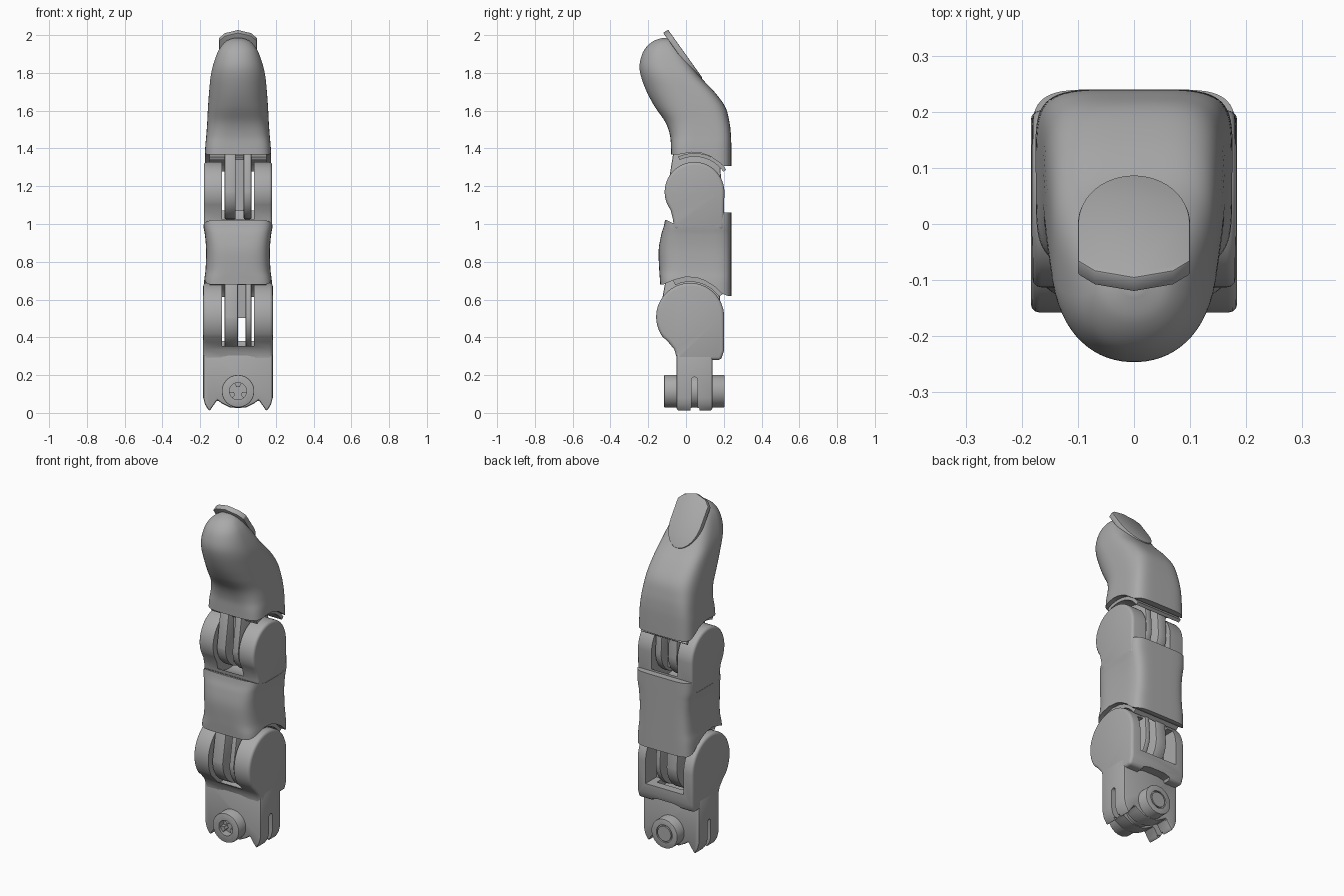
import bpy, bmesh, math

if "Cube" in bpy.data.objects:
    bpy.data.objects.remove(bpy.data.objects["Cube"])

grey = bpy.data.materials.new("plain grey")
grey.use_nodes = True
grey.diffuse_color = (0.4, 0.4, 0.4, 1)
grey.node_tree.nodes["Principled BSDF"].inputs["Base Color"].default_value = (0.4, 0.4, 0.4, 1)


def finish(name, bm):
    bmesh.ops.recalc_face_normals(bm, faces=bm.faces)
    mesh = bpy.data.meshes.new(name)
    bm.to_mesh(mesh)
    bm.free()
    mesh.materials.append(grey)
    ob = bpy.data.objects.new(name, mesh)
    bpy.context.collection.objects.link(ob)
    return ob


def arc(cy, cz, r, a0=0, a1=360, n=48):
    last = n if a1 - a0 == 360 else n - 1
    angles = [math.radians(a0 + (a1 - a0) * i / last) for i in range(n)]
    return [(cy + r * math.cos(a), cz + r * math.sin(a)) for a in angles]


def prism(name, pts, a, b, axis="x"):
    """Extrude a flat outline from a to b along x or y."""
    bm = bmesh.new()
    place = (lambda p, t: (t, p[0], p[1])) if axis == "x" else (lambda p, t: (p[0], t, p[1]))
    lo = [bm.verts.new(place(p, a)) for p in pts]
    hi = [bm.verts.new(place(p, b)) for p in pts]
    bm.faces.new(lo)
    bm.faces.new(hi)
    for i in range(len(pts)):
        j = (i + 1) % len(pts)
        bm.faces.new((lo[i], lo[j], hi[j], hi[i]))
    return finish(name, bm)


def rect(u0, u1, v0, v1):
    return [(u0, v0), (u1, v0), (u1, v1), (u0, v1)]


def loft(name, rings, steps=5, n=64):
    """Skin rings of (z, front y, back y, half width, front power, back power)."""
    fine = []
    for i in range(len(rings) - 1):
        p = [rings[max(0, min(len(rings) - 1, i + k))] for k in (-1, 0, 1, 2)]
        for s in range(steps):
            t = s / steps
            fine.append([b + t * (c - a) / 2 + t * t * (a - 2.5 * b + 2 * c - d / 2)
                         + t ** 3 * (1.5 * (b - c) + (d - a) / 2) for a, b, c, d in zip(*p)])
    fine.append(rings[-1])
    bm = bmesh.new()
    loops = []
    for z, yf, yb, hw, pf, pb in fine:
        loop = []
        for i in range(n):
            a = 2 * math.pi * (i + 0.5) / n
            c, s = math.cos(a), math.sin(a)
            e = 2 / (pb if s > 0 else pf)
            x = math.copysign(abs(c) ** e, c) * hw
            y = (yf + yb) / 2 + math.copysign(abs(s) ** e, s) * (yb - yf) / 2
            loop.append(bm.verts.new((x, y, z)))
        loops.append(loop)
    for lo, hi in zip(loops, loops[1:]):
        for i in range(n):
            j = (i + 1) % n
            bm.faces.new((lo[i], lo[j], hi[j], hi[i]))
    bm.faces.new(loops[0])
    bm.faces.new(loops[-1])
    return finish(name, bm)


def apply(ob, kind, **settings):
    mod = ob.modifiers.new(kind.lower(), kind)
    for key, value in settings.items():
        setattr(mod, key, value)
    bpy.context.view_layer.objects.active = ob
    bpy.ops.object.modifier_apply(modifier=mod.name)


def bevel(ob, width, segments=3):
    apply(ob, "BEVEL", width=width, segments=segments, limit_method="ANGLE", angle_limit=math.radians(40))


def cut(ob, *cutters):
    for cutter in cutters:
        apply(ob, "BOOLEAN", operation="DIFFERENCE", solver="EXACT", object=cutter)
        bpy.data.objects.remove(cutter)


# Fingertip shell, with its underside arched over the upper knuckle
tip = loft("fingertip", [
    (1.28, -0.08, 0.24, 0.178, 5, 5), (1.4, -0.08, 0.24, 0.174, 4.5, 5),
    (1.47, -0.085, 0.238, 0.168, 3.5, 5), (1.54, -0.11, 0.23, 0.163, 2.8, 4.5),
    (1.62, -0.165, 0.208, 0.159, 2.4, 4), (1.7, -0.208, 0.15, 0.153, 2.2, 4),
    (1.78, -0.238, 0.074, 0.145, 2.1, 3.8), (1.84, -0.246, 0.03, 0.132, 2.1, 3.6),
    (1.9, -0.232, -0.01, 0.112, 2.1, 3.2), (1.94, -0.207, -0.036, 0.09, 2.1, 2.8),
    (1.97, -0.17, -0.06, 0.06, 2, 2.2), (1.985, -0.125, -0.085, 0.02, 2, 2)])
cut(tip, prism("tip_cutter", [(-0.4, 1.2), (-0.4, 1.375), (-0.04, 1.368), (0.03, 1.38), (0.08, 1.376),
                              (0.13, 1.358), (0.17, 1.33), (0.2, 1.308), (0.4, 1.3), (0.4, 1.2)], -1, 1))

# Fingernail: rounded plate lying along the sloping back of the tip
nail = prism("fingernail", [(0.1 * math.cos(a), 0.028 + 0.085 * math.sin(a))
                            for a in [math.pi * i / 24 for i in range(25)]]
             + [(-0.1, -0.04), (-0.07, -0.058), (0, -0.07), (0.07, -0.058), (0.1, -0.04)], -0.6, 0.6, "y")
# The outline stands in x and plan depth, then is sheared onto the slope
for v in nail.data.vertices:
    side = 1 if v.co.y > 0 else -1
    depth = v.co.z - 0.03
    outer = 0.006 if side > 0 else -0.025
    v.co.y = depth + outer * 0.84
    v.co.z = 2.0 - (depth + 0.082) * 1.4 + outer * 0.54
bevel(nail, 0.004, 2)

# Middle segment shell
mid = loft("middle_shell", [
    (0.58, -0.13, 0.24, 0.183, 5, 6), (0.69, -0.137, 0.24, 0.18, 5, 6),
    (0.76, -0.142, 0.24, 0.172, 4, 6), (0.86, -0.145, 0.24, 0.169, 4, 6),
    (0.94, -0.132, 0.24, 0.175, 4.5, 6), (1.0, -0.115, 0.24, 0.184, 5, 6),
    (1.1, -0.1, 0.24, 0.184, 5, 6)])
cut(mid,
    prism("top_cutter", [(-0.4, 1.02), (-0.1, 1.02), (-0.06, 1.0), (0, 0.985), (0.15, 0.985), (0.185, 1.0),
                         (0.2, 1.06), (0.4, 1.06), (0.4, 1.3), (-0.4, 1.3)], -1, 1),
    prism("bottom_cutter", [(-0.4, 0.5), (-0.4, 0.68), (-0.12, 0.68), (-0.06, 0.705), (0, 0.72), (0.06, 0.715),
                            (0.1, 0.7), (0.15, 0.67), (0.19, 0.632), (0.22, 0.62), (0.4, 0.62), (0.4, 0.5)], -1, 1))

# Forked knuckles: rounded blocks, slotted for the hinge tongue
upper = prism("upper_knuckle", arc(0.045, 1.17, 0.158, 0, 205)
              + [(-0.08, 1.07), (-0.068, 1.02), (-0.065, 0.97), (0.2, 0.97)], -0.181, 0.181)
bevel(upper, 0.016)
cut(upper, prism("slot", arc(0.045, 1.17, 0.185), -0.085, 0.085))

lower = prism("lower_knuckle", arc(0.022, 0.508, 0.18, 0, 215)
              + [(-0.095, 0.376), (-0.063, 0.338), (-0.051, 0.3), (-0.05, 0.28), (0.185, 0.28), (0.202, 0.33)],
              -0.184, 0.184)
bevel(lower, 0.016)
cut(lower, prism("slot", arc(0.022, 0.508, 0.183), -0.085, 0.085),
    prism("back_window", rect(0.1, 0.4, 0.38, 0.6), -0.125, 0.125),
    prism("lip_arch", [(-0.13, 0.2), (-0.09, 0.295), (-0.05, 0.304), (0.05, 0.304), (0.09, 0.295), (0.13, 0.2)],
          -0.4, 0.4, "y"))

# Hinge tongues: side discs, a core, and a curved collar below each shell
for label, cy, cz, r, gap in (("upper", 0.045, 1.17, 0.145, (-0.012, 0.03)), ("lower", 0.022, 0.508, 0.165, (0, 0.04))):
    for side, a, b in (("right", -0.072, gap[0]), ("left", gap[1], 0.072)):
        outline = arc(cy, cz, r, -180, 0) + [(cy + r * 0.9, cz + 0.23), (cy - r * 0.75, cz + 0.23)]
        bevel(prism(f"{label}_tongue_{side}", outline, a, b), 0.008, 2)
    low = cz - 0.1 if label == "upper" else cz - 0.005
    prism(f"{label}_tongue_core", rect(cy - 0.07, cy + 0.08, low, cz + 0.23), gap[0], gap[1])
    prism(f"{label}_collar", arc(cy, cz, r + 0.06, 35, 115, 20) + arc(cy, cz, 0.186, 35, 115, 20)[::-1], -0.15, 0.15)

# Base: two notched leaves parted by a slit
half = [(0.184, 0.34), (0.184, 0.08), (0.175, 0.045), (0.152, 0.008), (0.14, 0.025), (0.11, 0.068),
        (0.085, 0.05), (0.045, 0.03)]
base = prism("base_fork", half + [(0, 0.025)] + [(-x, z) for x, z in reversed(half)], -0.05, 0.14, "y")
bevel(base, 0.01, 2)
cut(base, prism("slit", rect(0.03, 0.06, -0.2, 0.175) [:2] + arc(0.045, 0.175, 0.015, 0, 180, 9), -1, 1),
    prism("foot_gap", [(0.018, -0.1), (0.077, -0.1), (0.07, 0.025), (0.025, 0.025)], -1, 1))

# Mounting boss through the base, with a socket in front and a ring groove behind
boss = prism("mounting_boss", arc(0, 0.115, 0.086), -0.116, 0.205, "y")
bevel(boss, 0.005, 2)
cut(boss, prism("socket", arc(0, 0.115, 0.045), -0.3, -0.07, "y"),
    prism("ring_groove", arc(0, 0.115, 0.052), 0.195, 0.4, "y"))
prism("ring_plug", arc(0, 0.115, 0.044), 0.19, 0.205, "y")
for i in range(3):
    a = 90 + i * 120
    prism(f"socket_tab_{i + 1}", arc(0, 0.115, 0.047, a - 22, a + 22, 8) + arc(0, 0.115, 0.022, a - 22, a + 22, 8)[::-1],
          -0.1, -0.06, "y")

# Smooth shading that keeps the crisp edges
for ob in bpy.context.scene.objects:
    if ob.type == "MESH":
        ob.select_set(True)
bpy.ops.object.shade_smooth_by_angle(angle=math.radians(32))
